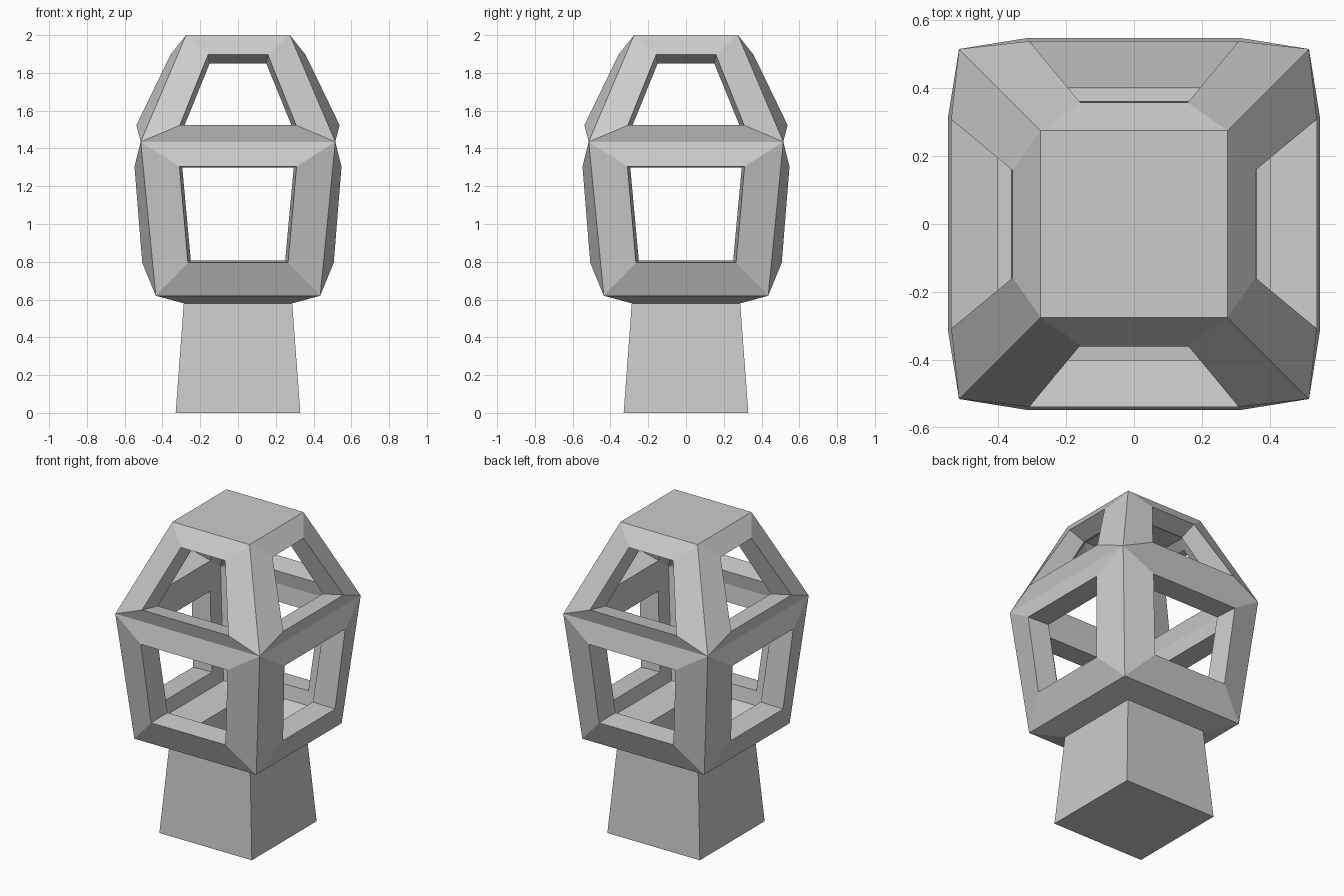
import bpy, bmesh
from math import pi
from mathutils import Matrix, Vector

if "Cube" in bpy.data.objects:
    bpy.data.objects.remove(bpy.data.objects["Cube"])

bm = bmesh.new()


def quarter_turns(x, y, z):
    """One point repeated around the four sides."""
    return [bm.verts.new(Matrix.Rotation(k * pi / 2, 3, 'Z') @ Vector((x, y, z)))
            for k in range(4)]


def square_rings(profile):
    return [quarter_turns(-r, -r, z) for r, z in profile]


def loop_on_side(rings, k):
    """Corner loop of one side between two square rings."""
    low, high = rings
    n = (k + 1) % 4
    return [low[k], low[n], high[n], high[k]]


def window_loops(low, high):
    """Four window outlines, from the (half width, depth, z) of sill and lintel."""
    pts = [quarter_turns(s * p[0], -p[1], p[2])
           for p, s in ((low, -1), (low, 1), (high, 1), (high, -1))]
    return [[p[k] for p in pts] for k in range(4)]


def bridge(a, b):
    for i in range(4):
        j = (i + 1) % 4
        bm.faces.new((a[i], a[j], b[j], b[i]))


# Outer and inner skins: foot, neck, cage bottom, waist, cap
outer = square_rings([(0.33, 0), (0.287, 0.58), (0.435, 0.62), (0.515, 1.435), (0.275, 2.0)])
inner = square_rings([(0.22, 0.13), (0.19, 0.66), (0.345, 0.72), (0.415, 1.41), (0.20, 1.89)])
for skin in (outer, inner):
    bridge(skin[0], skin[1])
    bridge(skin[1], skin[2])
    bm.faces.new(skin[0])
    bm.faces.new(skin[4])

# Window rows: outer sill, outer lintel, inner sill, inner lintel
rows = [
    (2, (0.265, 0.507, 0.795), (0.31, 0.548, 1.305), (0.25, 0.36, 0.808), (0.295, 0.405, 1.30)),
    (3, (0.308, 0.538, 1.523), (0.158, 0.357, 1.897), (0.292, 0.40, 1.50), (0.15, 0.255, 1.85)),
]
for level, out_low, out_high, in_low, in_high in rows:
    out_win = window_loops(out_low, out_high)
    in_win = window_loops(in_low, in_high)
    for k in range(4):
        bridge(loop_on_side(outer[level:level + 2], k), out_win[k])   # raised frame
        bridge(out_win[k], in_win[k])                                 # window reveal
        bridge(in_win[k], loop_on_side(inner[level:level + 2], k))    # inside frame

bmesh.ops.recalc_face_normals(bm, faces=bm.faces)
mesh = bpy.data.meshes.new("lantern_cage_on_base")
bm.to_mesh(mesh)
bm.free()
obj = bpy.data.objects.new("lantern_cage_on_base", mesh)
bpy.context.collection.objects.link(obj)
